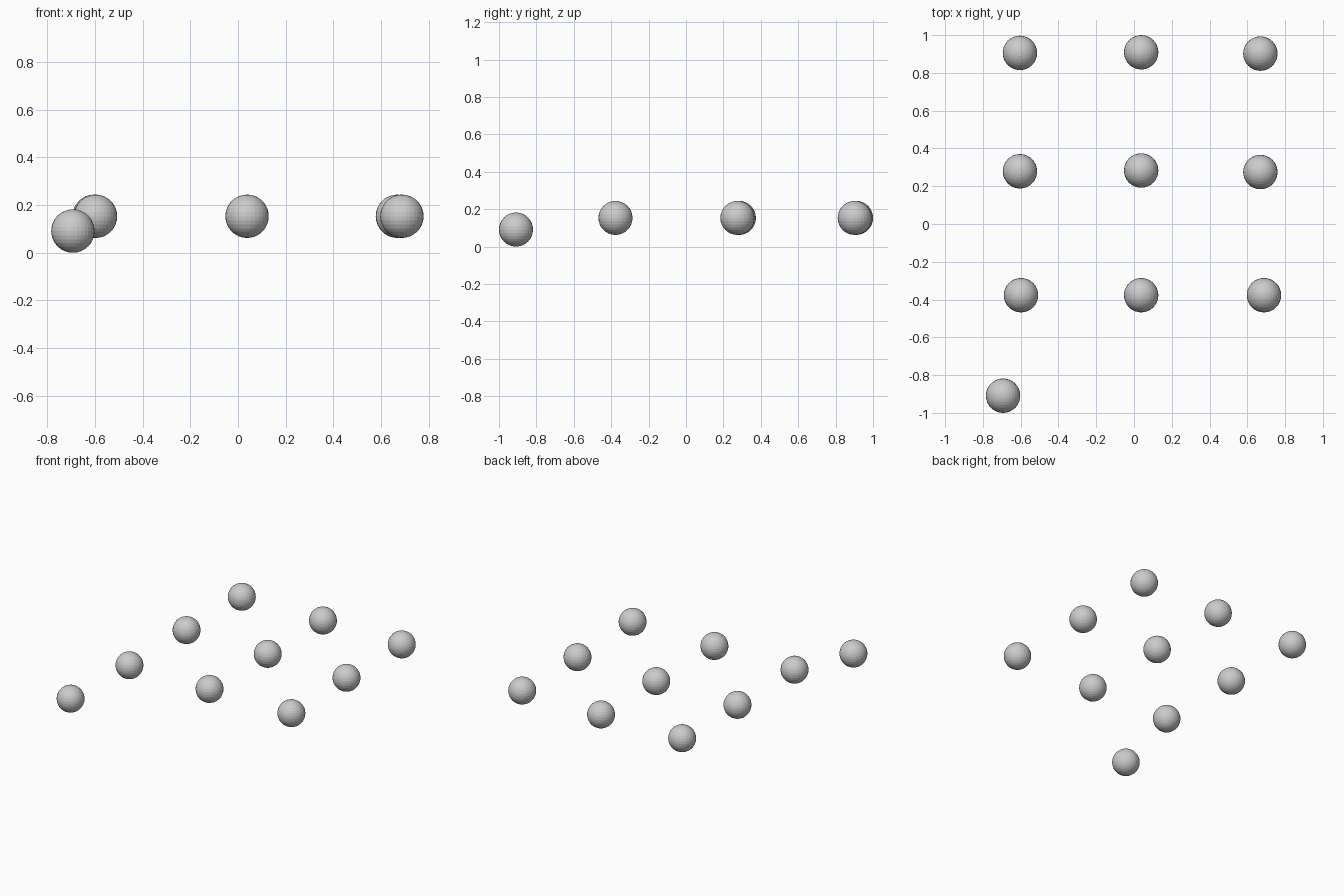
import bpy

if "Cube" in bpy.data.objects:
    bpy.data.objects.remove(bpy.data.objects["Cube"])

R = 0.091


def ball(name, x, y, z):
    bpy.ops.mesh.primitive_uv_sphere_add(segments=32, ring_count=16, radius=R, location=(x, y, z))
    bpy.context.object.name = name


# Slightly uneven 3 x 3 grid of balls
rows = {
    "front": [(-0.598, -0.377), (0.038, -0.377), (0.688, -0.377)],
    "middle": [(-0.604, 0.279), (0.038, 0.283), (0.669, 0.275)],
    "back": [(-0.604, 0.906), (0.038, 0.909), (0.669, 0.902)],
}
for row, points in rows.items():
    for side, (x, y) in zip(("left", "centre", "right"), points):
        ball(f"{row}_{side}_ball", x, y, 0.153)

# Lone ball resting on the ground in front
ball("loose_front_ball", -0.693, -0.909, R)
